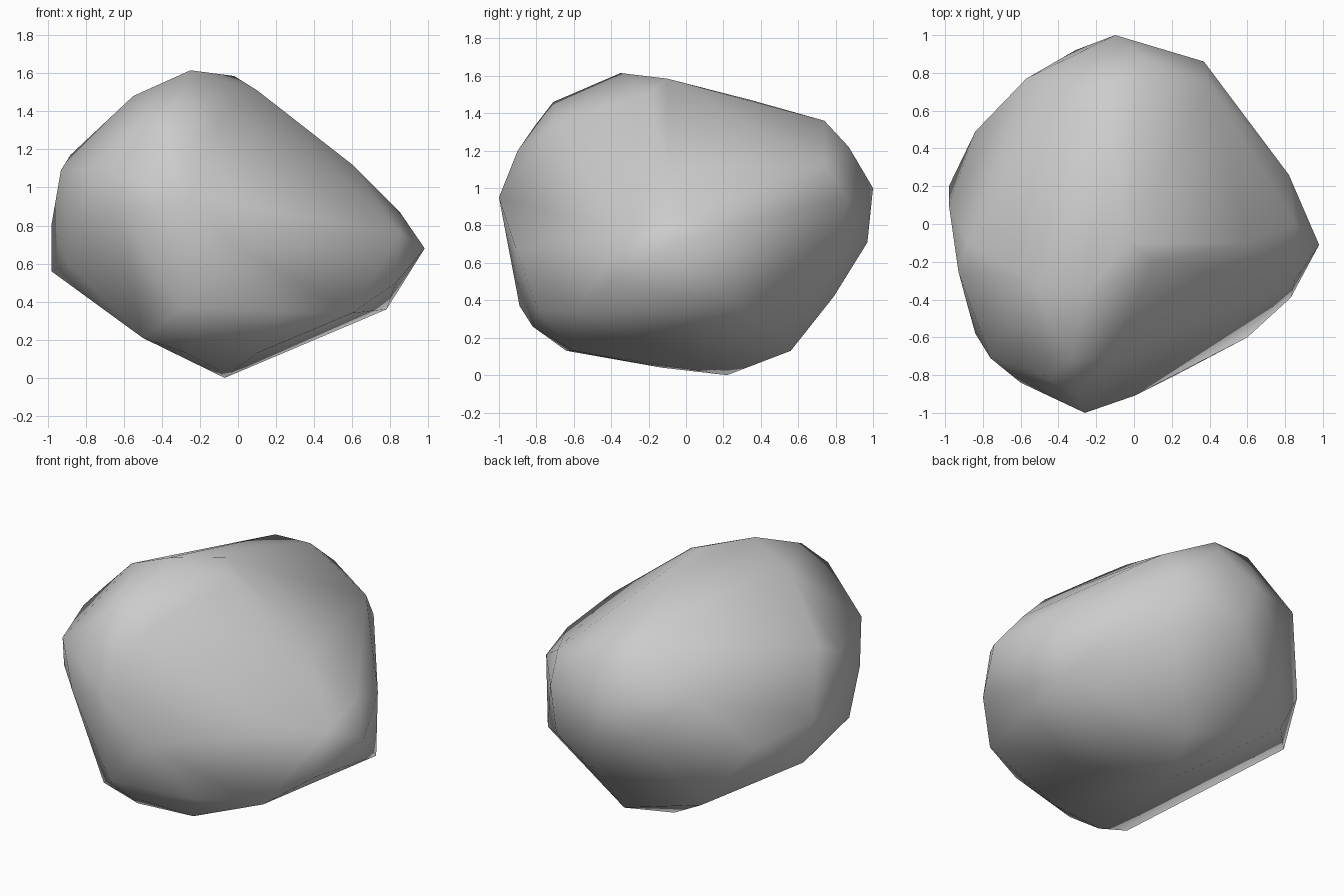
import bpy, bmesh

# Key corners of the boulder, grouped by region
crown = [(-.25, -.35, 1.615), (-.02, -.1, 1.585), (.1, -.2, 1.51), (-.55, -.3, 1.48),
         (-.33, -.71, 1.46), (-.1, .35, 1.47), (-.25, .74, 1.35), (0, .74, 1.36),
         (-.45, -.81, 1.33), (-.1, -.7, 1.35)]
right_side = [(.6, -.1, 1.12), (.85, 0, .87), (.98, -.11, .68), (.85, -.3, .76), (.83, -.39, .5),
              (.6, -.6, .34), (.78, .3, .36), (.82, .26, .8), (.6, .52, .95), (.4, .74, 1.13),
              (.37, .86, .95), (.37, .8, .62)]
front_side = [(-.26, -1, .95), (0, -.91, .68), (.24, -.79, .35), (-.6, -.84, .85),
              (-.76, -.71, 1.1), (-.84, -.58, .85), (-.3, -.89, .37), (-.3, -.9, 1.2)]
left_side = [(-.98, .2, .56), (-.98, .1, .8), (-.93, -.25, 1.09), (-.88, -.1, 1.17),
             (-.84, .49, .73), (-.57, .77, 1.08), (-.57, .66, .35), (-.89, -.4, .6)]
back_side = [(-.1, 1, 1), (0, .97, .71), (-.31, .92, .8), (.05, .79, .42), (.08, .87, 1.22)]
underside = [(-.07, .22, 0), (-.1, -.13, .04), (.1, -.6, .13), (-.27, -.64, .13),
             (-.5, -.66, .21), (.05, .56, .13), (-.2, -.82, .26)]

# Stretch a faceted skin over the corners
bm = bmesh.new()
for p in crown + right_side + front_side + left_side + back_side + underside:
    bm.verts.new(p)
bmesh.ops.convex_hull(bm, input=bm.verts)
loose = [v for v in bm.verts if not v.link_faces]
bmesh.ops.delete(bm, geom=loose, context='VERTS')
bmesh.ops.recalc_face_normals(bm, faces=bm.faces)

# Smooth shading over the low-poly skin
for f in bm.faces:
    f.smooth = True
mesh = bpy.data.meshes.new("boulder")
bm.to_mesh(mesh)
bm.free()
bpy.context.collection.objects.link(bpy.data.objects.new("boulder", mesh))
